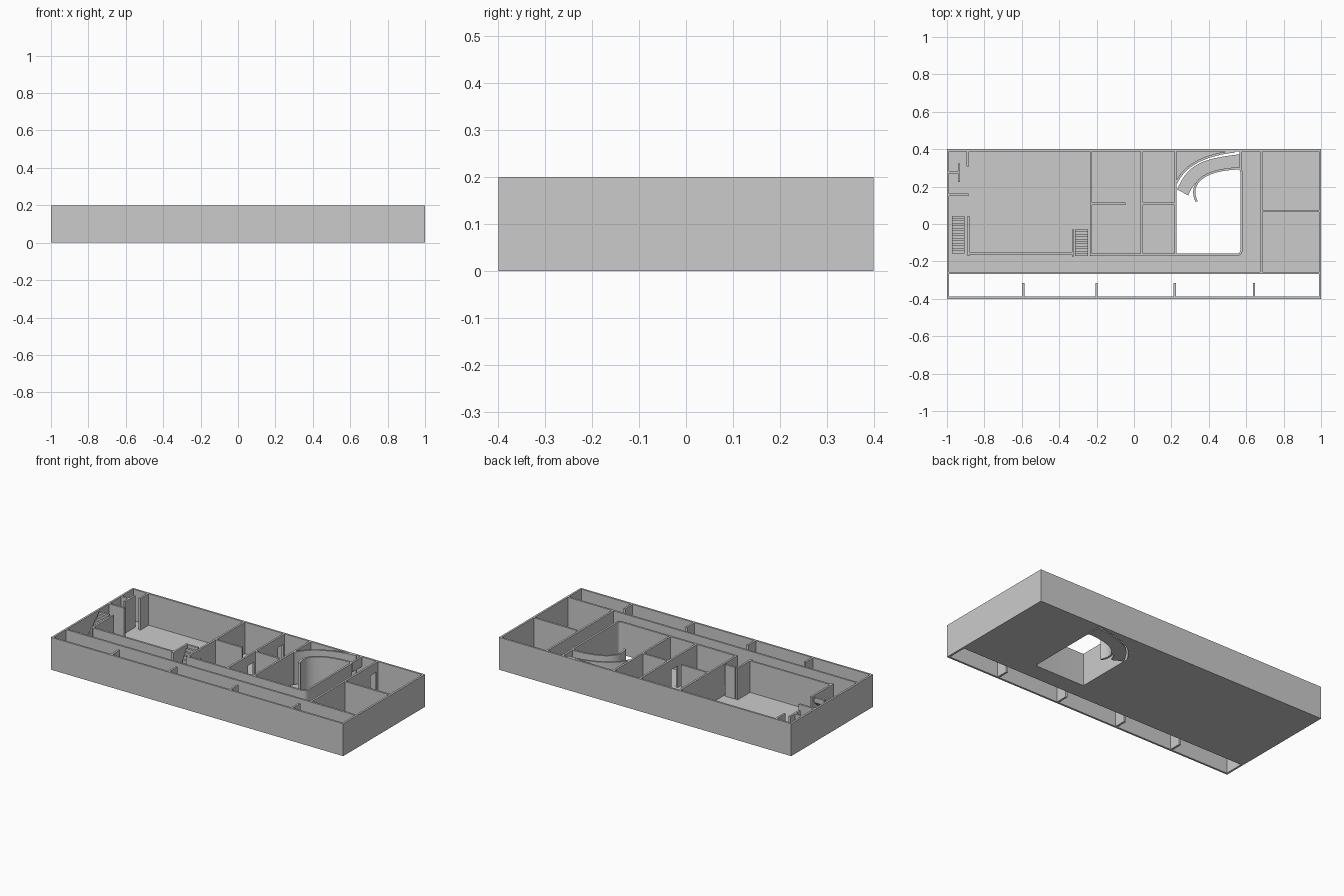
import bpy, bmesh, math
from mathutils import Vector
from mathutils.geometry import interpolate_bezier

if "Cube" in bpy.data.objects:
    bpy.data.objects.remove(bpy.data.objects["Cube"])

H, T, DOOR = 0.2, 0.012, 0.14


def extrude_polygon(name, pts, offset):
    """Close a planar outline and extrude it by an offset vector."""
    bm = bmesh.new()
    face = bm.faces.new([bm.verts.new(p) for p in pts])
    res = bmesh.ops.extrude_face_region(bm, geom=[face], use_keep_orig=True)
    moved = [v for v in res["geom"] if isinstance(v, bmesh.types.BMVert)]
    bmesh.ops.translate(bm, verts=moved, vec=offset)
    bmesh.ops.recalc_face_normals(bm, faces=bm.faces)
    me = bpy.data.meshes.new(name)
    bm.to_mesh(me)
    bm.free()
    ob = bpy.data.objects.new(name, me)
    bpy.context.collection.objects.link(ob)
    return ob


def slab(name, pts, z0, z1):
    return extrude_polygon(name, [(p[0], p[1], z0) for p in pts], (0, 0, z1 - z0))


def wall(name, axis, pos, a, b, doors=()):
    """Straight wall along an axis, with door openings cut from the floor up."""
    prof = [(a, 0)]
    for d0, d1 in doors:
        prof += [(d0, 0), (d0, DOOR), (d1, DOOR), (d1, 0)]
    prof += [(b, 0), (b, H), (a, H)]
    if axis == "x":
        return extrude_polygon(name, [(s, pos - T / 2, z) for s, z in prof], (0, T, 0))
    return extrude_polygon(name, [(pos - T / 2, s, z) for s, z in prof], (T, 0, 0))


def bezier(p0, c0, c1, p1, n=20):
    vs = interpolate_bezier(*[Vector((*p, 0)) for p in (p0, c0, c1, p1)], n)
    return [(v.x, v.y) for v in vs]


def ribbon(name, path):
    """Wall of constant thickness following a path."""
    left, right = [], []
    for i, p in enumerate(path):
        q, r = path[max(i - 1, 0)], path[min(i + 1, len(path) - 1)]
        d = Vector((r[0] - q[0], r[1] - q[1])).normalized() * T / 2
        left.append((p[0] - d.y, p[1] + d.x))
        right.append((p[0] + d.y, p[1] - d.x))
    ob = slab(name, left + right[::-1], 0, H)
    bpy.context.view_layer.objects.active = ob
    ob.select_set(True)
    bpy.ops.object.shade_smooth_by_angle(angle=math.radians(30))
    ob.select_set(False)


def stairs(name, x0, x1, y0, y1, n, solid):
    """Flight rising towards +y."""
    dy, dz = (y1 - y0) / n, H / n
    prof = [(y0, 0)]
    for i in range(n):
        prof += [(y0 + i * dy, (i + 1) * dz), (y0 + (i + 1) * dy, (i + 1) * dz)]
    prof += [(y1, 0)] if solid else [(y1, H - 0.03), (y0 + 2 * dy, 0)]
    extrude_polygon(name, [(x0, y, z) for y, z in prof], (x1 - x0, 0, 0))


# Outer shell
wall("front_wall", "x", -0.4 + T / 2, -1, 1)
wall("back_wall", "x", 0.4 - T / 2, -1, 1)
for side, s in (("left", -1), ("right", 1)):
    wall(side + "_wall", "y", s * (1 - T / 2), -0.4 + T, 0.4 - T)

# Floor, notched around the open courtyard
outer = bezier((0.226, 0.22), (0.28, 0.33), (0.40, 0.372), (0.54, 0.388))
floor = [(-1, -0.268), (1, -0.268), (1, 0.4), (0.575, 0.4), (0.575, -0.145),
         (0.569, -0.159), (0.555, -0.165), (0.226, -0.165)] + outer + [(0.54, 0.4), (-1, 0.4)]
slab("floor", floor, 0, 0.005)

# Front balcony wall and fins
wall("balcony_wall", "x", -0.262, -0.99, 0.99)
for i, x in enumerate((-0.592, -0.2, 0.218, 0.642)):
    wall(f"balcony_fin_{i}", "y", x, -0.39, -0.315)

# Room partitions
wall("hall_partition", "y", -0.23, -0.171, 0.39, [(-0.10, -0.04)])
wall("middle_partition", "y", 0.042, -0.165, 0.39, [(0.03, 0.09), (0.32, 0.375)])
wall("courtyard_left_wall", "y", 0.222, -0.165, 0.39)
wall("corridor_wall", "x", -0.165, -0.23, 0.222)
wall("short_room_divider", "x", 0.108, -0.23, -0.045)
wall("room_divider", "x", 0.108, 0.042, 0.222)
wall("right_partition", "y", 0.68, -0.262, 0.39, [(0.315, 0.375)])
wall("right_room_divider", "x", 0.07, 0.68, 0.99)
wall("hall_front_wall", "x", -0.157, -0.885, -0.325)

# Small rooms and stair walls on the left
wall("left_stair_wall", "y", -0.885, -0.171, 0.042)
wall("middle_stair_wall", "y", -0.326, -0.175, -0.03)
wall("closet_front_wall", "x", 0.157, -0.99, -0.885)
wall("closet_side_wall", "y", -0.889, 0.307, 0.39)
wall("closet_divider", "x", 0.275, -0.99, -0.935)
wall("closet_cross_wall", "y", -0.935, 0.225, 0.323)

# Stairs
stairs("left_stairs", -0.973, -0.905, -0.17, 0.042, 16, False)
stairs("middle_stairs", -0.315, -0.245, -0.172, -0.03, 11, True)

# Courtyard wall: front, rounded right side, then the curved inner wall
arc = [(0.55 + 0.025 * math.sin(t), -0.14 - 0.025 * math.cos(t))
       for t in [math.pi / 2 * i / 6 for i in range(7)]]
inner = bezier((0.555, 0.297), (0.36, 0.29), (0.29, 0.21), (0.335, 0.12))
corner = [(0.575, 0.275), (0.572, 0.288), (0.565, 0.295)]
ribbon("courtyard_curved_wall", [(0.222, -0.165)] + arc + corner + inner)
ribbon("outer_curved_wall", outer)

# Curved passage floor and the lintel over its entrance
near = bezier((0.29, 0.153), (0.33, 0.26), (0.43, 0.29), (0.57, 0.303))
far = bezier((0.23, 0.185), (0.29, 0.32), (0.36, 0.35), (0.57, 0.373))
slab("curved_passage_floor", near + far[::-1], 0, 0.008)
slab("passage_lintel", [(0.565, 0.295), (0.577, 0.295), (0.577, 0.39), (0.565, 0.39)], DOOR, H)
